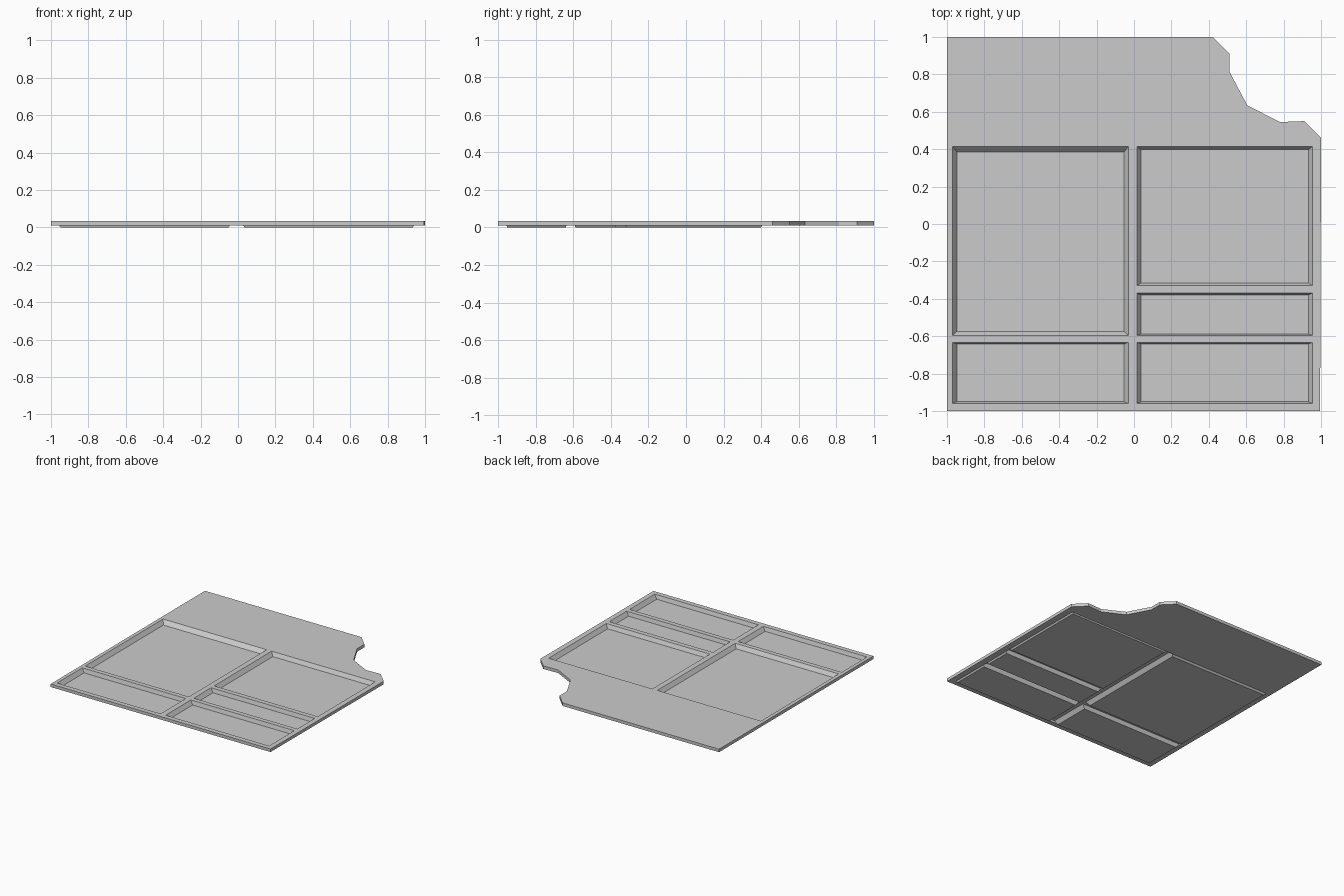
import bpy, bmesh

if "Cube" in bpy.data.objects:
    bpy.data.objects.remove(bpy.data.objects["Cube"])

TOP, RIB, BASE, FLOOR = 0.035, 0.032, 0.010, 0.003

# Slab outline with the broken corner
OUTLINE = [(-1, -1), (0.995, -1), (1, 0.46), (0.91, 0.55), (0.78, 0.545),
           (0.605, 0.635), (0.51, 0.815), (0.51, 0.91), (0.42, 1), (-1, 1)]

# Trays: x0, x1, y0, y1 of the rim, then wall slopes at the lower-y and upper-y ends
TRAYS = [(-0.97, -0.03, -0.595, 0.415, 0.020, 0.030),
         (0.015, 0.955, -0.33, 0.415, 0.015, 0.018),
         (0.015, 0.955, -0.595, -0.37, 0.008, 0.009),
         (-0.97, -0.03, -0.96, -0.633, 0.010, 0.009),
         (0.015, 0.955, -0.96, -0.633, 0.010, 0.009)]

bm = bmesh.new()


def loop(points, z):
    vs = [bm.verts.new((x, y, z)) for x, y in points]
    for a, b in zip(vs, vs[1:] + vs[:1]):
        bm.edges.new((a, b))
    return vs


def rect(x0, x1, y0, y1):
    return [(x0, y0), (x1, y0), (x1, y1), (x0, y1)]


def walls(a, b):
    n = len(a)
    for i in range(n):
        j = (i + 1) % n
        bm.faces.new((a[i], a[j], b[j], b[i]))


def fill(*loops):
    edges = [bm.edges.get((a, b)) for l in loops for a, b in zip(l, l[1:] + l[:1])]
    bmesh.ops.triangle_fill(bm, edges=edges, use_beauty=True, use_dissolve=False,
                            normal=(0, 0, 1))


# Slab edge
top = loop(OUTLINE, TOP)
base = loop(OUTLINE, BASE)
walls(top, base)

# Tray insides and undersides
rims, unders = [], []
for x0, x1, y0, y1, lo, hi in TRAYS:
    s, t = 0.023, 0.002
    rim = loop(rect(x0, x1, y0, y1), TOP)
    floor = loop(rect(x0 + s, x1 - s, y0 + lo, y1 - hi), FLOOR)
    walls(rim, floor)
    bm.faces.new(floor)
    under = loop(rect(x0 - t, x1 + t, y0 - t, y1 + t), RIB)
    foot = loop(rect(x0 + s - t, x1 - s + t, y0 + lo - t, y1 - hi + t), 0)
    walls(under, foot)
    bm.faces.new(foot)
    rims.append(rim)
    unders.append(under)

# Hollow under the ribs
hollow = loop(rect(-0.974, 0.959, -0.964, 0.419), RIB)
mouth = loop(rect(-0.96, 0.945, -0.958, 0.405), BASE)
walls(hollow, mouth)

# Flat faces: top, rib undersides, slab underside
fill(top, *rims)
fill(hollow, *unders)
fill(base, mouth)

bmesh.ops.recalc_face_normals(bm, faces=bm.faces)
bmesh.ops.dissolve_limit(bm, angle_limit=0.001, verts=bm.verts, edges=bm.edges)
mesh = bpy.data.meshes.new("tray_panel")
bm.to_mesh(mesh)
bm.free()
panel = bpy.data.objects.new("tray_panel", mesh)
bpy.context.collection.objects.link(panel)
